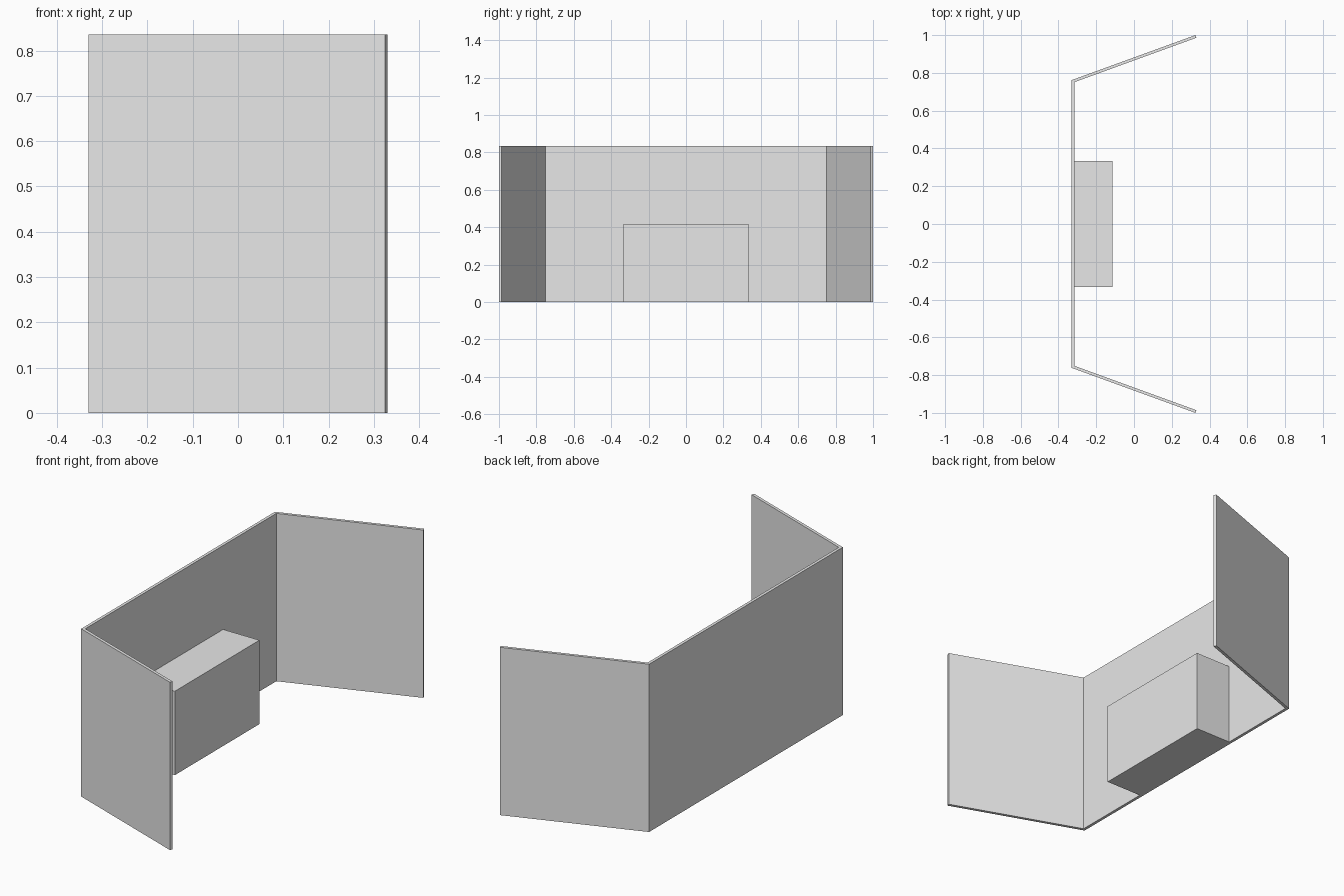
import bpy, bmesh, math

cube = bpy.data.objects.get("Cube")
if cube:
    bpy.data.objects.remove(cube, do_unlink=True)

# Main dimensions
HEIGHT = 0.835
THICK = 0.015
BACK_X, TIP_X = -0.33, 0.325
SLOPE = math.tan(math.radians(20))
COS, SIN = math.cos(math.radians(20)), math.sin(math.radians(20))

grey = bpy.data.materials.new("light_grey")
grey.use_nodes = True
colour = (0.8, 0.8, 0.8, 1)
grey.diffuse_color = colour
grey.node_tree.nodes["Principled BSDF"].inputs["Base Color"].default_value = colour


def prism(name, outline, height):
    """Extrude a plan outline upward from the floor."""
    bm = bmesh.new()
    base = bm.faces.new([bm.verts.new((x, y, 0)) for x, y in outline])
    top = bmesh.ops.extrude_face_region(bm, geom=[base])["geom"]
    bmesh.ops.translate(bm, vec=(0, 0, height),
                        verts=[v for v in top if isinstance(v, bmesh.types.BMVert)])
    bmesh.ops.recalc_face_normals(bm, faces=bm.faces)
    mesh = bpy.data.meshes.new(name)
    bm.to_mesh(mesh)
    bm.free()
    mesh.materials.append(grey)
    obj = bpy.data.objects.new(name, mesh)
    bpy.context.collection.objects.link(obj)
    return obj


# Plan corners of one side, mitred where the panels meet
outer_tip = (TIP_X, 1.0)
inner_tip = (TIP_X + THICK * SIN, 1.0 - THICK * COS)
outer_corner = (BACK_X, 1.0 - (TIP_X - BACK_X) * SLOPE)
inner_x = BACK_X + THICK
inner_corner = (inner_x, inner_tip[1] - (inner_tip[0] - inner_x) * SLOPE)


def flip(p):
    return (p[0], -p[1])


# Folded screen: back panel and two splayed wings in one outline
half = [inner_corner, inner_tip, outer_tip, outer_corner]
prism("folding_wall", half + [flip(p) for p in reversed(half)], HEIGHT)

# Low counter against the back panel
front_x, half_width = -0.115, 0.333
prism("counter", [(inner_x, -half_width), (front_x, -half_width),
                  (front_x, half_width), (inner_x, half_width)], HEIGHT / 2)
